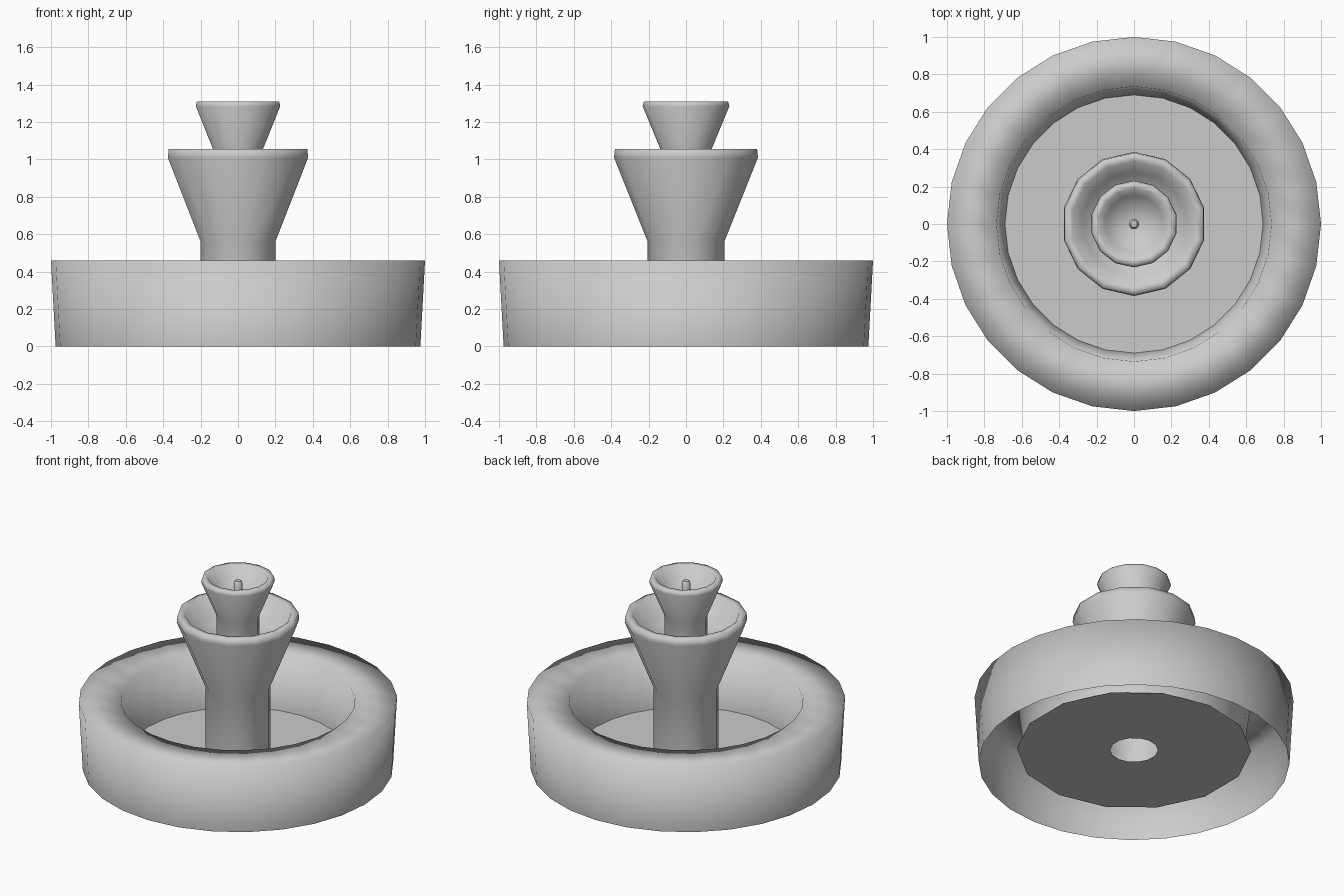
import bpy
import bmesh
from math import cos, sin, pi

if "Cube" in bpy.data.objects:
    bpy.data.objects.remove(bpy.data.objects["Cube"])


def lathe(name, profile, sides, sharp=None):
    """Spin (radius, z) points around z; one vertex always lies on -y."""
    bm = bmesh.new()
    rings = []
    for r, z in profile:
        if r == 0:
            rings.append([bm.verts.new((0, 0, z))] * sides)
            continue
        ring = []
        for j in range(sides):
            a = 2 * pi * j / sides - pi / 2
            ring.append(bm.verts.new((r * cos(a), r * sin(a), z)))
        rings.append(ring)
    for low, high in zip(rings, rings[1:]):
        for j in range(sides):
            k = (j + 1) % sides
            corners = list(dict.fromkeys((low[j], low[k], high[k], high[j])))
            bm.faces.new(corners)
    mesh = bpy.data.meshes.new(name)
    bm.to_mesh(mesh)
    bm.free()
    obj = bpy.data.objects.new(name, mesh)
    bpy.context.collection.objects.link(obj)
    mesh.shade_smooth()
    if sharp is not None:
        mesh.set_sharp_from_angle(angle=sharp)
    return obj


# Large basin: open underneath, broad softly shaded rim, inner wall
lathe("basin", [(0.975, 0), (1.0, 0.46), (0.735, 0.455), (0.69, 0.09)], 28)

# Basin floor: flat sheet with a round hole under the column
lathe("basin_floor", [(0.735, 0.09), (0.15, 0.09)], 14)

# Column flaring into the middle bowl
lathe("middle_bowl", [(0.205, 0.09), (0.205, 0.56), (0.385, 1.01), (0.38, 1.055),
                      (0.335, 1.055), (0.28, 0.93), (0.12, 0.88)], 14)

# Stem flaring into the top bowl
lathe("top_bowl", [(0.135, 0.86), (0.135, 1.05), (0.232, 1.285), (0.225, 1.31),
                   (0.19, 1.31), (0.155, 1.24), (0, 1.18)], 14)

# Small water spout
lathe("spout", [(0.028, 1.17), (0.028, 1.275), (0.018, 1.288), (0, 1.29)], 10, pi / 4)
